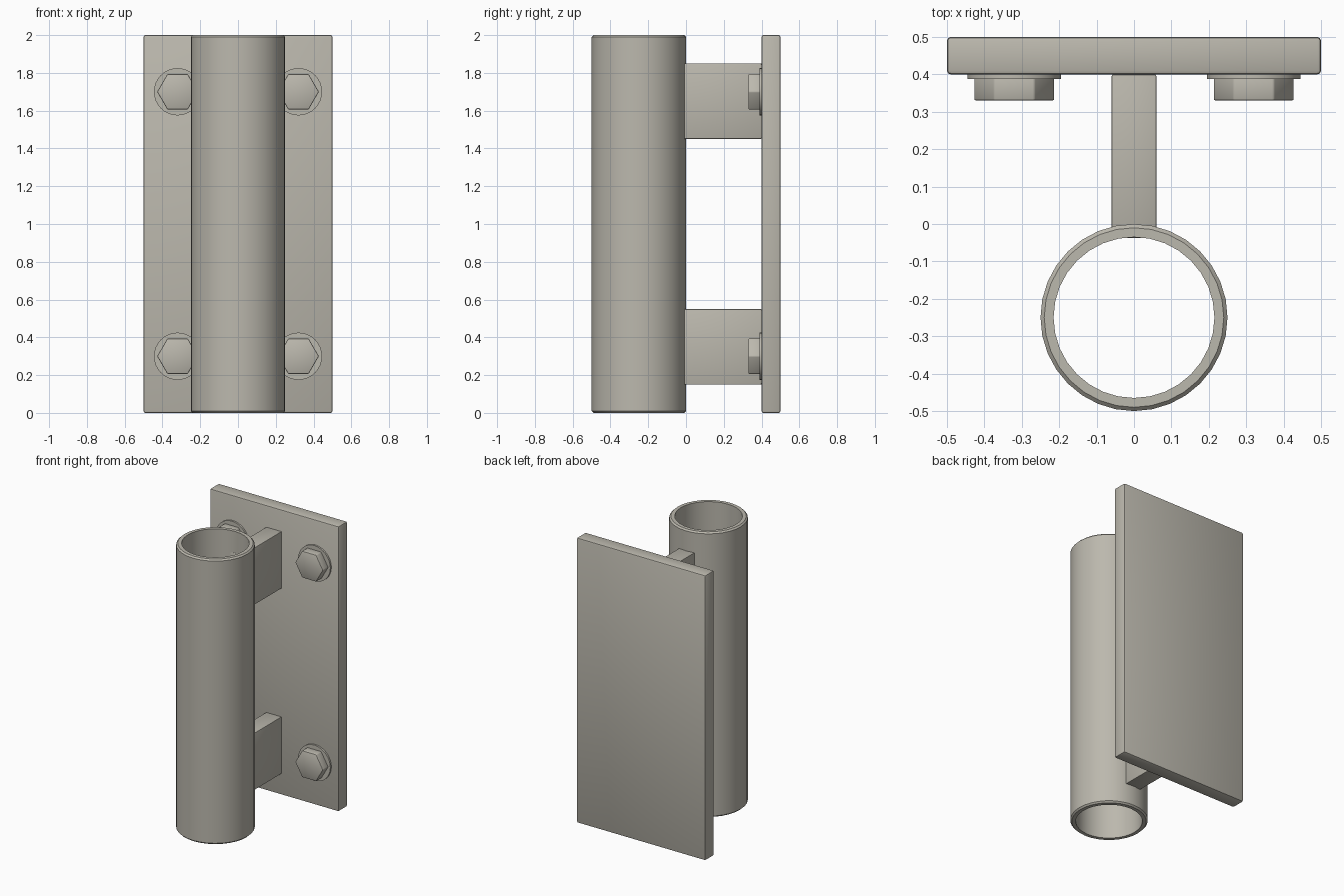
import bpy, bmesh, math
from mathutils import Matrix

if "Cube" in bpy.data.objects:
    bpy.data.objects.remove(bpy.data.objects["Cube"])

steel = bpy.data.materials.new("warm_grey_steel")
steel.diffuse_color = (0.50, 0.48, 0.42, 1)
steel.use_nodes = True
steel.node_tree.nodes["Principled BSDF"].inputs["Base Color"].default_value = steel.diffuse_color


def finish(name, bm, angle=35):
    bmesh.ops.recalc_face_normals(bm, faces=bm.faces[:])
    me = bpy.data.meshes.new(name)
    bm.to_mesh(me)
    bm.free()
    me.materials.append(steel)
    ob = bpy.data.objects.new(name, me)
    bpy.context.collection.objects.link(ob)
    bpy.ops.object.select_all(action='DESELECT')
    ob.select_set(True)
    bpy.context.view_layer.objects.active = ob
    bpy.ops.object.shade_smooth_by_angle(angle=math.radians(angle))
    return ob


def bevelled_box(name, lo, hi, bevel):
    bm = bmesh.new()
    bmesh.ops.create_cube(bm, size=1)
    for v in bm.verts:
        v.co = [(a + b) / 2 + c * (b - a) for a, b, c in zip(lo, hi, v.co)]
    bmesh.ops.bevel(bm, geom=bm.edges[:], offset=bevel, segments=2,
                    profile=0.5, affect='EDGES')
    return finish(name, bm)


def disc(name, x, z, y0, y1, radius, sides, bevel=0, turn=0):
    # prism lying along y, from y0 to y1
    bm = bmesh.new()
    m = (Matrix.Translation((x, (y0 + y1) / 2, z))
         @ Matrix.Rotation(math.pi / 2, 4, 'X') @ Matrix.Rotation(turn, 4, 'Z'))
    bmesh.ops.create_cone(bm, cap_ends=True, segments=sides, radius1=radius,
                          radius2=radius, depth=y1 - y0, matrix=m)
    if bevel:
        bmesh.ops.bevel(bm, geom=bm.edges[:], offset=bevel, segments=2,
                        profile=0.5, affect='EDGES')
    return finish(name, bm)


# Hollow tube: closed wall profile (radius, z) swept round its axis
SIDES = 32
profile = [(0.25, 0.01), (0.25, 1.99), (0.24, 2), (0.215, 2), (0.215, 0), (0.24, 0)]
bm = bmesh.new()
rings = []
for i in range(SIDES):
    a = 2 * math.pi * i / SIDES
    rings.append([bm.verts.new((r * math.cos(a), -0.25 + r * math.sin(a), z))
                  for r, z in profile])
for i in range(SIDES):
    p, q = rings[i], rings[(i + 1) % SIDES]
    for j in range(len(profile)):
        k = (j + 1) % len(profile)
        bm.faces.new((p[j], q[j], q[k], p[k]))
finish("tube", bm)

# Mounting plate
bevelled_box("mounting_plate", (-0.5, 0.4, 0), (0.5, 0.5, 2), 0.01)

# Webs joining tube and plate, with a bolt and washer on each side
for level, zc, zb in (("lower", 0.35, 0.3), ("upper", 1.65, 1.7)):
    bevelled_box(level + "_web", (-0.06, -0.038, zc - 0.2), (0.06, 0.4, zc + 0.2), 0.005)
    for side, x in (("left", -0.32), ("right", 0.32)):
        tag = level + "_" + side
        disc(tag + "_washer", x, zb, 0.388, 0.405, 0.125, 32)
        disc(tag + "_bolt_head", x, zb, 0.33, 0.395, 0.108, 6, 0.005, math.pi / 6)
